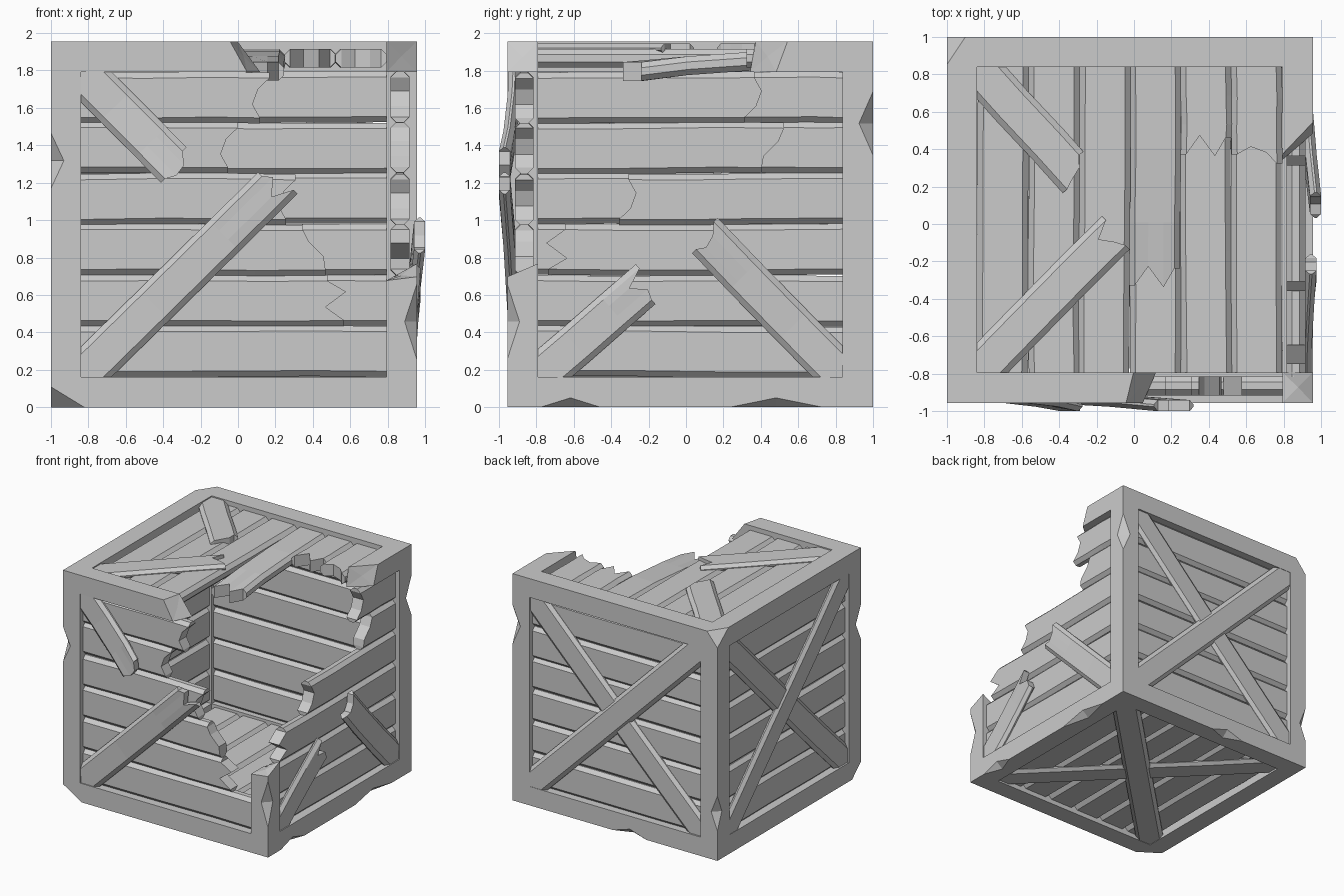
import bpy, bmesh, random
from mathutils import Vector

random.seed(11)
if "Cube" in bpy.data.objects:
    bpy.data.objects.remove(bpy.data.objects["Cube"])

H, IN = 0.9775, 0.815                      # half size of crate, half size of opening
CENTRE = Vector((-0.0225, 0.0225, H))

grey = bpy.data.materials.new("weathered_grey")
grey.use_nodes = True
COLOUR = (0.6, 0.6, 0.6, 1)
grey.diffuse_color = COLOUR
grey.node_tree.nodes["Principled BSDF"].inputs["Base Color"].default_value = COLOUR


def finish(bm, name):
    bmesh.ops.recalc_face_normals(bm, faces=bm.faces)
    mesh = bpy.data.meshes.new(name)
    bm.to_mesh(mesh)
    bm.free()
    mesh.materials.append(grey)
    obj = bpy.data.objects.new(name, mesh)
    bpy.context.collection.objects.link(obj)
    return obj


X, Y, Z = Vector((1, 0, 0)), Vector((0, 1, 0)), Vector((0, 0, 1))
SIDES = {"front": (X, Z), "back": (-X, Z), "right": (Y, Z),
         "left": (-Y, Z), "top": (Y, -X), "bottom": (Y, X)}


def board(name, side, a, b, half, outer, thick, teeth=(0, 0, 0, 0), lift=0.0, chamfer=0.03):
    """Chamfered board from a to b on one side; the b end may splinter and bend."""
    U, V = SIDES[side]
    N = U.cross(V)
    a, b = Vector(a), Vector(b)
    along = (b - a).normalized()
    across = Vector((-along.y, along.x))
    length = (b - a).length
    rim = 1 - chamfer / half
    columns = (-1, -rim, -0.25, 0.35, rim, 1)
    reach = (teeth[0], *teeth, teeth[-1])
    bm = bmesh.new()
    rings = []
    for s in (0, 0.4, 0.75, 1):
        sway = random.uniform(-0.005, 0.005)
        top, low = [], []
        for i, t in enumerate(columns):
            p = a + along * (length * s + (reach[i] if s == 1 else 0))
            p += across * (t * half + sway)
            w = outer + lift * s * s
            base = CENTRE + U * p.x + V * p.y
            inset = min(chamfer, thick * 0.4) if abs(t) == 1 else 0
            top.append(bm.verts.new(base + N * (H + w - inset)))
            low.append(bm.verts.new(base + N * (H + w - thick + inset)))
        rings.append(top + low[::-1])
    n = len(columns)
    for r, q in zip(rings, rings[1:]):
        for i in range(2 * n):
            j = (i + 1) % (2 * n)
            bm.faces.new((r[i], r[j], q[j], q[i]))
    for r in (rings[0], rings[-1]):
        for i in range(n - 1):
            bm.faces.new((r[i], r[i + 1], r[-2 - i], r[-1 - i]))
    return finish(bm, name)


# Frame: a grid of cells in which only the outer beams are solid
breaks = (0.1, 0.4, -0.25)
levels = [(-H, -IN, k, IN, H) for k in breaks]


def solid(c):
    if min(c) < 0 or max(c) > 3 or sum(k in (0, 3) for k in c) < 2:
        return False
    x, y, z = c
    front_top = y == 0 and z == 3 and x >= 2
    right_top = x == 3 and z == 3 and y <= 1
    corner_post = x == 3 and y == 0 and z >= 2
    return not (front_top or right_top or corner_post)


bm = bmesh.new()
verts = {}


def vert(k):
    if k not in verts:
        verts[k] = bm.verts.new([levels[i][k[i]] for i in range(3)])
    return verts[k]


cells = [(x, y, z) for x in range(4) for y in range(4) for z in range(4)]
ends = []
for c in filter(solid, cells):
    for axis in range(3):
        for step in (0, 1):
            near = list(c)
            near[axis] += 2 * step - 1
            if solid(near):
                continue
            quad = []
            for d, e in ((0, 0), (1, 0), (1, 1), (0, 1)):
                k = list(c)
                k[axis] += step
                k[(axis + 1) % 3] += d
                k[(axis + 2) % 3] += e
                quad.append(vert(tuple(k)))
            face = bm.faces.new(quad)
            if c[axis] + step == 2:
                ends.append(face)

# Splintered ends of the three broken beams
for axis, k, value in (
        (0, (2, 0, 4), -0.02), (0, (2, 1, 4), 0.02), (0, (2, 0, 3), 0.07), (0, (2, 1, 3), 0.14),
        (1, (3, 2, 4), 0.35), (1, (4, 2, 4), 0.52), (1, (3, 2, 3), 0.32), (1, (4, 2, 3), 0.46),
        (2, (3, 1, 2), -0.30), (2, (4, 1, 2), -0.21), (2, (3, 0, 2), -0.3), (2, (4, 0, 2), -0.28)):
    verts[k].co[axis] = value
bmesh.ops.poke(bm, faces=ends)
for v in bm.verts:
    v.co += CENTRE
frame = finish(bm, "crate_frame")

# Chips knocked out of the frame edges and corners
bm = bmesh.new()
for at, size in (
        ((-H, -H, 0.34), (0.07, 0.07, 0.15)), ((H, H, 0.54), (0.075, 0.075, 0.17)),
        ((H, -H, -0.52), (0.065, 0.065, 0.2)), ((-H, H, -0.57), (0.06, 0.06, 0.15)),
        ((H, -0.64, -H), (0.06, 0.16, 0.05)), ((H, 0.46, -H), (0.06, 0.25, 0.05)),
        ((-0.14, H, -H), (0.16, 0.06, 0.05)), ((-H, H, H), (0.1, 0.15, 0.12)),
        ((-H, -H, -H), (0.18, 0.12, 0.11))):
    made = bmesh.ops.create_uvsphere(bm, u_segments=4, v_segments=2, radius=1)
    for v in made["verts"]:
        v.co = CENTRE + Vector(at) + Vector([p * q for p, q in zip(v.co, size)])
chips = finish(bm, "chip_cutter")
chips.hide_render = True
mod = frame.modifiers.new("chips", "BOOLEAN")
mod.operation, mod.object = "DIFFERENCE", chips
bpy.context.view_layer.objects.active = frame
bpy.ops.object.modifier_apply(modifier="chips")
bpy.data.objects.remove(chips)

# Planks: growth direction, then where each broken row stops and its splinter shape
FULL = 0.84
STEP, FORK, SLANT = (0.01, -0.03, 0.0, 0.06), (0.05, -0.05, 0.06, -0.04), (0.06, 0.05, -0.03, -0.06)
broken = {"front": (1, {1: (0.54, FORK), 2: (0.43, SLANT), 3: (0.27, STEP),
                        4: (-0.04, STEP), 5: (0.13, STEP)}),
          "right": (-1, {2: (-0.71, FORK[::-1]), 3: (-0.32, STEP), 4: (0.44, SLANT[::-1]),
                         5: (0.35, STEP)}),
          "top": (-1, {0: (0.36, STEP), 1: (0.4, FORK), 2: (-0.3, FORK)})}
pitch = 2 * IN / 6
for side in SIDES:
    way, stops = broken.get(side, (1, {}))
    for row in range(6):
        v = -IN + pitch * (row + 0.5)
        stop, teeth = stops.get(row, (way * FULL, (0, 0, 0, 0)))
        sag = -0.07 if side == "top" and row == 2 else 0
        board(f"{side}_plank_{row + 1}", side, (-way * FULL, v), (stop, v), pitch * 0.5,
              -0.04, 0.1, teeth, sag)

# Diagonal braces: whole crosses on three sides, snapped ones on the others
C = 0.85
for side in ("back", "left", "bottom"):
    board(f"{side}_brace_under", side, (-C, C), (C, -C), 0.112, -0.015, 0.055)
    board(f"{side}_brace_over", side, (-C, -C), (C, C), 0.112, -0.003, 0.055)
for name, side, a, b, teeth, lift in (
        ("lower", "front", (-C, -C), (0.22, 0.2), (0.06, -0.05, 0.03, -0.01), 0.055),
        ("upper", "front", (-C, C), (-0.31, 0.3), (0.0, 0.03, 0.02, -0.04), 0.055),
        ("back", "right", (C, -C), (0.1, -0.08), (0.05, 0.0, -0.02, 0.01), 0.055),
        ("front", "right", (-C, -C), (-0.26, -0.34), (0.0, 0.02, -0.05, 0.06), 0.03),
        ("front", "top", (-C, C), (-0.1, 0.1), (0.03, 0.0, -0.05, 0.05), 0),
        ("back", "top", (C, C), (0.25, 0.3), (0.04, 0.02, 0.0, -0.05), 0)):
    board(f"{side}_{name}_snapped_brace", side, a, b, 0.115, -0.01, 0.06, teeth, lift)
